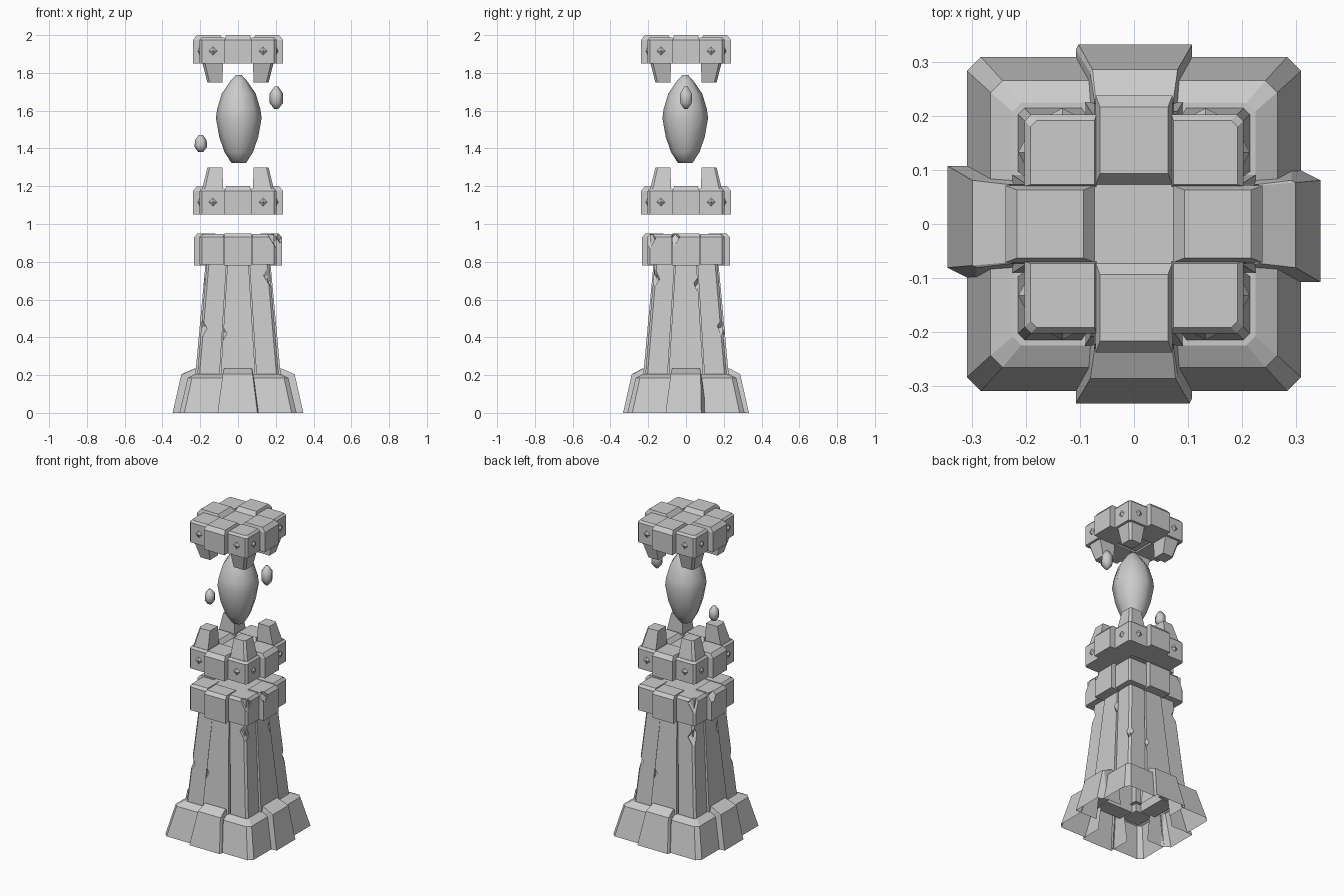
import bpy
import bmesh
import math
from mathutils import Euler, Matrix, Vector

old = bpy.data.objects.get("Cube")
if old:
    bpy.data.objects.remove(old, do_unlink=True)

stone = bpy.data.materials.new("grey_stone")
stone.use_nodes = True
GREY = (0.6, 0.6, 0.6, 1.0)
stone.diffuse_color = GREY
stone.node_tree.nodes["Principled BSDF"].inputs["Base Color"].default_value = GREY


def finish(name, bm):
    bmesh.ops.recalc_face_normals(bm, faces=bm.faces)
    mesh = bpy.data.meshes.new(name)
    bm.to_mesh(mesh)
    bm.free()
    mesh.materials.append(stone)
    ob = bpy.data.objects.new(name, mesh)
    bpy.context.collection.objects.link(ob)
    return ob


def build(name, rings, turns=(0, 1, 2, 3), skip=(), bottom=True):
    """Skin (outline, z) rings, repeated at the given quarter turns about z."""
    bm = bmesh.new()
    for t in turns:
        rot = Matrix.Rotation(t * math.pi / 2, 3, 'Z')
        rows = [[bm.verts.new(rot @ Vector((x, y, z))) for x, y in pts] for pts, z in rings]
        n = len(rows[0])
        for a, b in zip(rows, rows[1:]):
            for i in range(n):
                if i not in skip:
                    j = (i + 1) % n
                    bm.faces.new((a[i], a[j], b[j], b[i]))
        bm.faces.new(rows[-1])
        if bottom:
            bm.faces.new(rows[0][::-1])
    return finish(name, bm)


def rect(w, a, b):
    """Outline of half width w reaching from y = a to y = b."""
    return [(-w, a), (w, a), (w, b), (-w, b)]


def worn_rect(w, a, b, c):
    """Rect with one outer corner worn off by c."""
    return rect(w, a, b)[:3] + [(c - w, b), (-w, b - 2 * c)]


def corner(i, o, c=0.012):
    """Square from i to o with its outer corner cut by c."""
    return [(i, i), (o, i), (o, o - c), (o - c, o), (i, o)]


def square(r):
    return rect(r, -r, r)


def chip_edges(ob, spots, size):
    """Knock small wedges out of the stone."""
    bm = bmesh.new()
    for spot in spots:
        m = (Matrix.Translation(spot) @ Matrix.Diagonal((1, 1, 1.5, 1))
             @ Euler((0.6, 0.6, 0.8)).to_matrix().to_4x4())
        bmesh.ops.create_cube(bm, size=size, matrix=m)
    cutter = finish("chip_cutter", bm)
    cutter.hide_render = True
    mod = ob.modifiers.new("chips", 'BOOLEAN')
    mod.operation = 'DIFFERENCE'
    mod.solver = 'EXACT'
    mod.object = cutter
    bpy.context.view_layer.objects.active = ob
    bpy.ops.object.modifier_apply(modifier=mod.name)
    bpy.data.objects.remove(cutter, do_unlink=True)


# Flared skirt, hollow underneath
build("skirt_corners",
      [(corner(0.1, 0.31, 0.026), 0), (corner(0.078, 0.266, 0.022), 0.185),
       (corner(0.078, 0.225, 0.016), 0.207)], skip=(0, 4), bottom=False)
for label, turns, foot, wear in (("front_back", (0, 2), 0.333, 0.005), ("side", (1, 3), 0.346, 0.027)):
    build("skirt_middles_" + label,
          [(worn_rect(0.108, 0.19, foot, wear), 0), (worn_rect(0.081, 0.19, foot - 0.046, 0.004), 0.205),
           (worn_rect(0.073, 0.19, 0.23, 0.002), 0.235)], turns=turns, skip=(0,), bottom=False)

# Tapered shaft: hollow core, corner columns and middle panels
build("shaft_core", [(square(0.2), 0.16), (square(0.15), 0.8)], turns=(0,), bottom=False)
columns = build("shaft_columns",
                [(corner(0.1, 0.219), 0.16), (corner(0.061, 0.166), 0.79)])
panels = build("shaft_panels",
               [(rect(0.094, 0.13, 0.23), 0.16), (rect(0.056, 0.09, 0.172), 0.79)])
chip_edges(columns, [(0.174, -0.174, 0.72), (0.2, 0.2, 0.46), (-0.2, -0.2, 0.45), (-0.174, 0.174, 0.7)], 0.05)
chip_edges(panels, [(-0.083, -0.212, 0.42), (0.182, 0.066, 0.68), (0.083, 0.212, 0.42), (-0.182, -0.066, 0.68)], 0.035)

# Collar of blocks around the top of the shaft
build("collar_core", [(square(0.19), 0.785), (square(0.19), 0.945)], turns=(0,))
collar_corners = build("collar_corners",
                       [(corner(0.077, 0.203), 0.785), (corner(0.077, 0.203), 0.932),
                        (corner(0.079, 0.19), 0.948)])
collar_middles = build("collar_middles",
                       [(rect(0.074, 0.12, 0.232), 0.78), (rect(0.074, 0.12, 0.232), 0.93),
                        (rect(0.07, 0.12, 0.215), 0.95)])
chip_edges(collar_corners, [(0.203, -0.203, 0.935), (-0.203, 0.203, 0.935)], 0.06)
chip_edges(collar_middles, [(0.228, -0.06, 0.935), (-0.228, 0.06, 0.935)], 0.04)


def crown(label, z, prong):
    """Floating block ring; prong = +1 points up, -1 points down."""
    build(label + "_centre", [(square(0.08), z + 0.01), (square(0.08), z + 0.125)], turns=(0,))
    build(label + "_arms",
          [(rect(0.071, 0.073, 0.238), z), (rect(0.071, 0.073, 0.238), z + 0.125),
           (rect(0.063, 0.094, 0.217), z + 0.15)])
    build(label + "_corners",
          [(corner(0.07, 0.203), z), (corner(0.07, 0.203), z + 0.125),
           (corner(0.073, 0.192), z + 0.138)])
    # Tapered prong on every corner block
    wide, slim = corner(0.078, 0.193, 0.014), corner(0.083, 0.162, 0.012)
    if prong > 0:
        rings = [(wide, z + 0.12), (slim, z + 0.25)]
    else:
        rings = [(slim, z - 0.1), (wide, z + 0.02)]
    build(label + "_prongs", rings)
    # Diamond studs on the outer faces of the corner blocks
    bm = bmesh.new()
    for t in range(4):
        for side in (-0.133, 0.133):
            m = (Matrix.Rotation(t * math.pi / 2, 4, 'Z') @ Matrix.Translation((side, -0.208, z + 0.066))
                 @ Matrix.Rotation(math.pi / 2, 4, 'X'))
            bmesh.ops.create_cone(bm, cap_ends=True, segments=4, radius1=0.026, radius2=0.0,
                                  depth=0.014, matrix=m)
    finish(label + "_studs", bm)


crown("lower_crown", 1.05, 1)
crown("upper_crown", 1.85, -1)


def gem(name, centre, profile, sides):
    """Turned crystal from (radius, z) pairs, smoothly shaded."""
    cx, cy = centre
    rings = [([(cx + r * math.cos(k * math.tau / sides), cy + r * math.sin(k * math.tau / sides))
               for k in range(sides)], z) for r, z in profile]
    ob = build(name, rings, turns=(0,))
    for p in ob.data.polygons:
        p.use_smooth = True


# Floating crystal and two splinters
gem("crystal", (0.004, -0.004),
    [(0.038, 1.322), (0.075, 1.38), (0.103, 1.46), (0.121, 1.56), (0.114, 1.61),
     (0.09, 1.69), (0.044, 1.757), (0.014, 1.79)], 8)
gem("right_splinter", (0.203, 0.0),
    [(0.01, 1.608), (0.035, 1.64), (0.036, 1.69), (0.01, 1.728)], 6)
gem("left_splinter", (-0.197, 0.0),
    [(0.014, 1.382), (0.033, 1.408), (0.031, 1.443), (0.01, 1.472)], 6)
